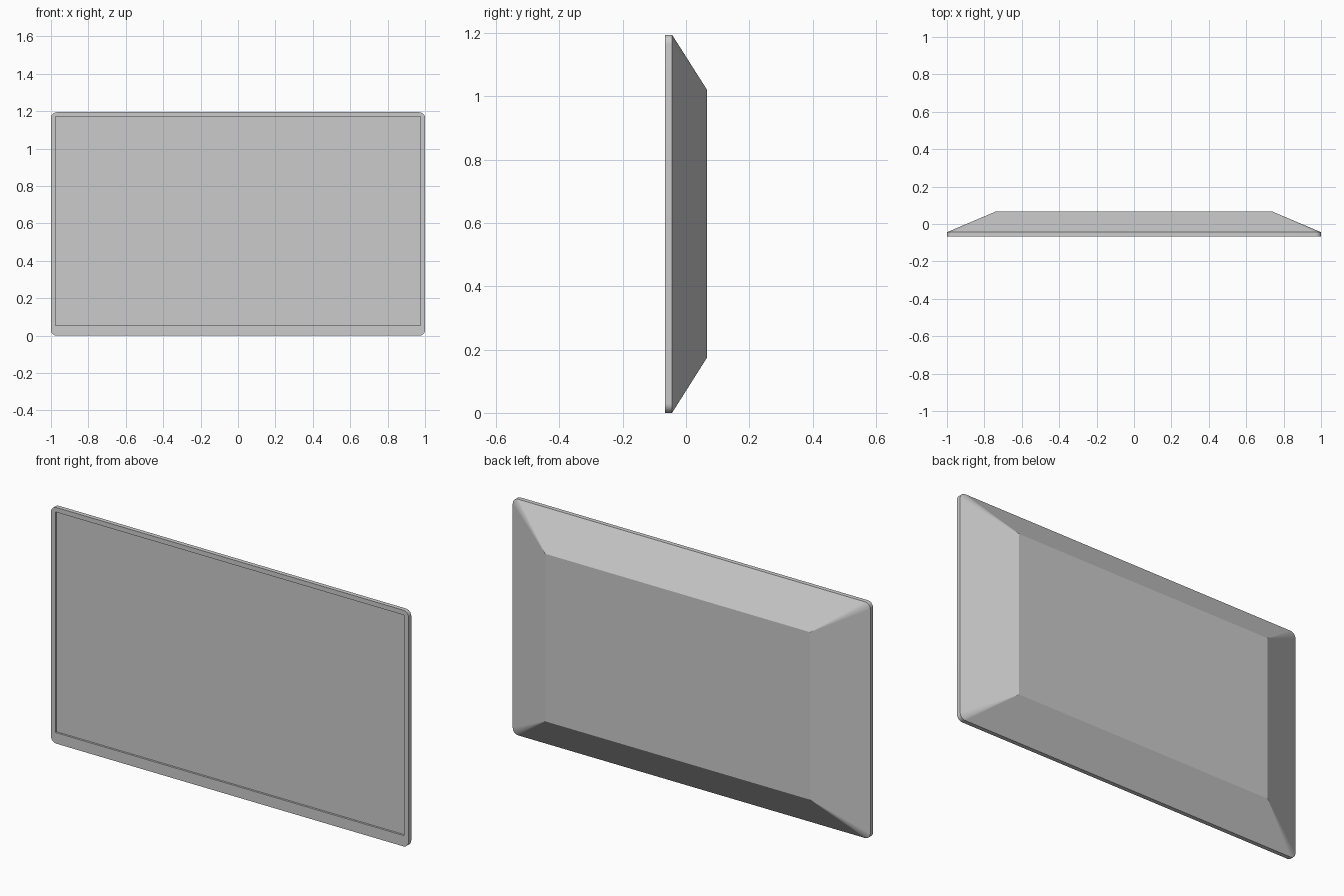
import bpy, bmesh, math

if "Cube" in bpy.data.objects:
    bpy.data.objects.remove(bpy.data.objects["Cube"])

W, H, R, SEG = 1.0, 1.194, 0.03, 10
FRONT, SEAM, BACK, FLOOR = -0.066, -0.044, 0.066, -0.056


def rect(bm, x, z0, z1, y):
    """Four corners, starting lower left."""
    return [bm.verts.new((sx, y, z)) for sx, z in ((-x, z0), (x, z0), (x, z1), (-x, z1))]


def rounded(bm, y):
    """Four corner arcs of the outer outline, same order as rect."""
    arcs = []
    for i, (cx, cz) in enumerate(((R - W, R), (W - R, R), (W - R, H - R), (R - W, H - R))):
        angles = [math.pi * (1 + i / 2 + k / (2 * SEG)) for k in range(SEG + 1)]
        arcs.append([bm.verts.new((cx + R * math.cos(a), y, cz + R * math.sin(a))) for a in angles])
    return arcs


def fan_loft(bm, arcs, corners):
    """Join a rounded outline to a sharp rectangle."""
    for i in range(4):
        j = (i + 1) % 4
        for a, b in zip(arcs[i], arcs[i][1:]):
            bm.faces.new((a, b, corners[i]))
        bm.faces.new((arcs[i][-1], arcs[j][0], corners[j], corners[i]))


def strip(bm, a, b):
    faces = []
    for i in range(len(a)):
        j = (i + 1) % len(a)
        faces.append(bm.faces.new((a[i], a[j], b[j], b[i])))
    return faces


# Display panel: bezel, shallow screen recess and tapered back in one closed shell
bm = bmesh.new()
front, seam = rounded(bm, FRONT), rounded(bm, SEAM)
opening = rect(bm, 0.975, 0.055, 1.170, FRONT)
screen = rect(bm, 0.975, 0.055, 1.170, FLOOR)
back = rect(bm, 0.741, 0.174, 1.021, BACK)
fan_loft(bm, front, opening)
strip(bm, opening, screen)
bm.faces.new(screen)
rim = strip(bm, sum(front, []), sum(seam, []))
fan_loft(bm, seam, back)
bm.faces.new(back)
bmesh.ops.recalc_face_normals(bm, faces=bm.faces)

# Rim runs smoothly round the corners; the bevels and flats stay crisp
for f in rim:
    f.smooth = True
for e in bm.edges:
    if len(e.link_faces) == 2 and e.calc_face_angle() > math.radians(20):
        e.smooth = False
mesh = bpy.data.meshes.new("display_panel")
bm.to_mesh(mesh)
bm.free()
bpy.context.collection.objects.link(bpy.data.objects.new("display_panel", mesh))
